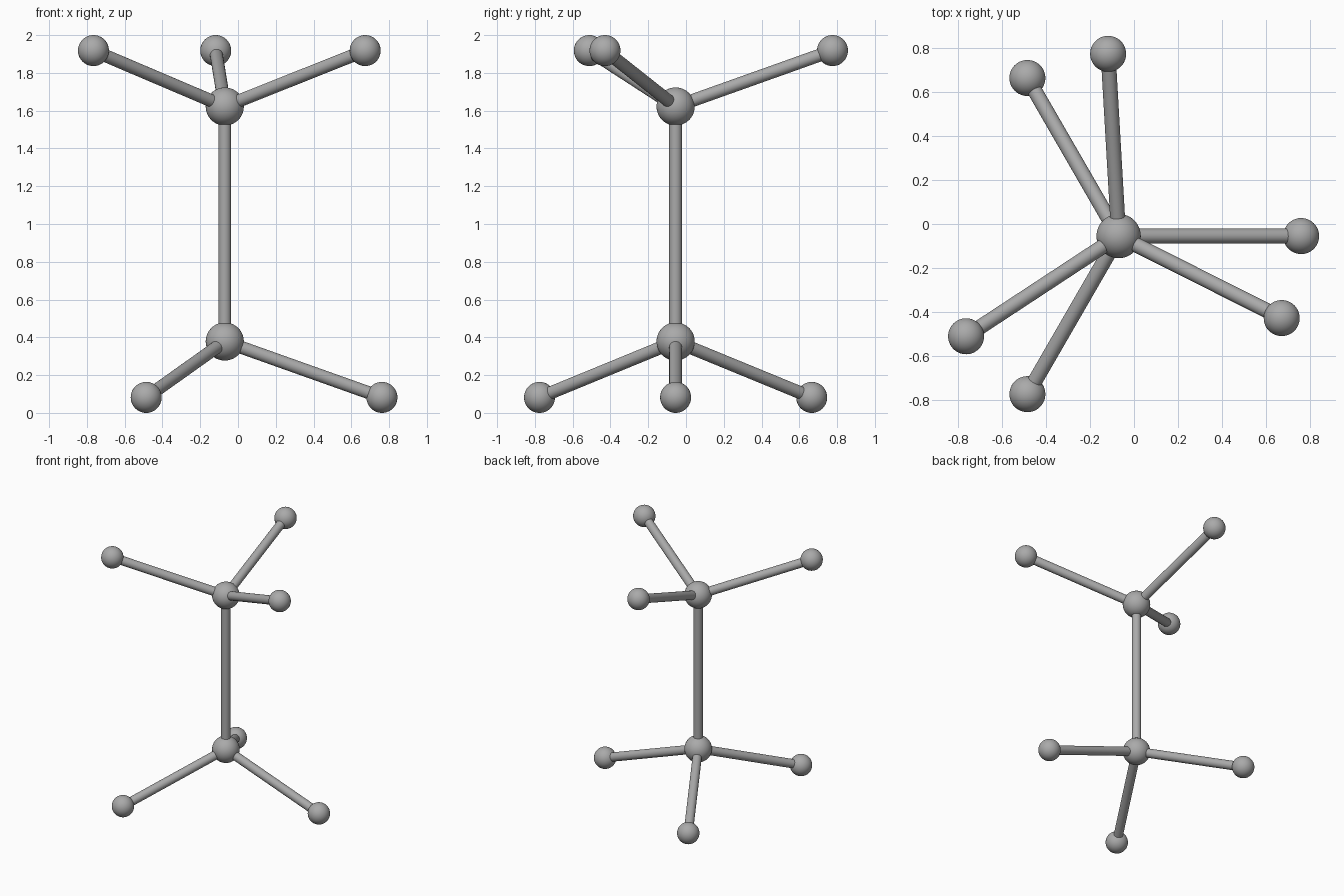
import bpy
from math import radians, cos, sin
from mathutils import Vector

cube = bpy.data.objects.get("Cube")
if cube:
    bpy.data.objects.remove(cube, do_unlink=True)

# One plain grey for every part
grey = bpy.data.materials.new("plain_grey")
grey.use_nodes = True
colour = (0.4, 0.4, 0.4, 1)
grey.diffuse_color = colour
grey.node_tree.nodes["Principled BSDF"].inputs["Base Color"].default_value = colour

HUB_RADIUS, TIP_RADIUS, ROD_RADIUS = 0.101, 0.082, 0.034
REACH = 0.832


def finish(name):
    obj = bpy.context.object
    obj.name = name
    obj.data.materials.append(grey)
    bpy.ops.object.shade_smooth_by_angle(angle=radians(40))


def ball(name, centre, radius):
    bpy.ops.mesh.primitive_uv_sphere_add(segments=48, ring_count=24, radius=radius, location=centre)
    finish(name)


def rod(name, start, end):
    axis = end - start
    bpy.ops.mesh.primitive_cylinder_add(vertices=32, radius=ROD_RADIUS, depth=axis.length,
                                        location=(start + end) / 2,
                                        rotation=axis.to_track_quat("Z", "Y").to_euler())
    finish(name)


def cluster(level, hub, tip_z, first_angle):
    """A hub ball with three evenly spread arms, each ending in a smaller ball."""
    ball(f"{level}_hub", hub, HUB_RADIUS)
    for i in range(3):
        a = radians(first_angle + 120 * i)
        tip = Vector((hub.x + REACH * cos(a), hub.y + REACH * sin(a), tip_z))
        rod(f"{level}_arm_{i + 1}", hub, tip)
        ball(f"{level}_tip_{i + 1}", tip, TIP_RADIUS)


# Two staggered clusters joined by an upright rod
lower_hub = Vector((-0.07, -0.055, 0.378))
upper_hub = Vector((-0.07, -0.055, 1.622))
rod("central_rod", lower_hub, upper_hub)
cluster("lower", lower_hub, TIP_RADIUS, 0)
cluster("upper", upper_hub, 2 - TIP_RADIUS, 93.3)
